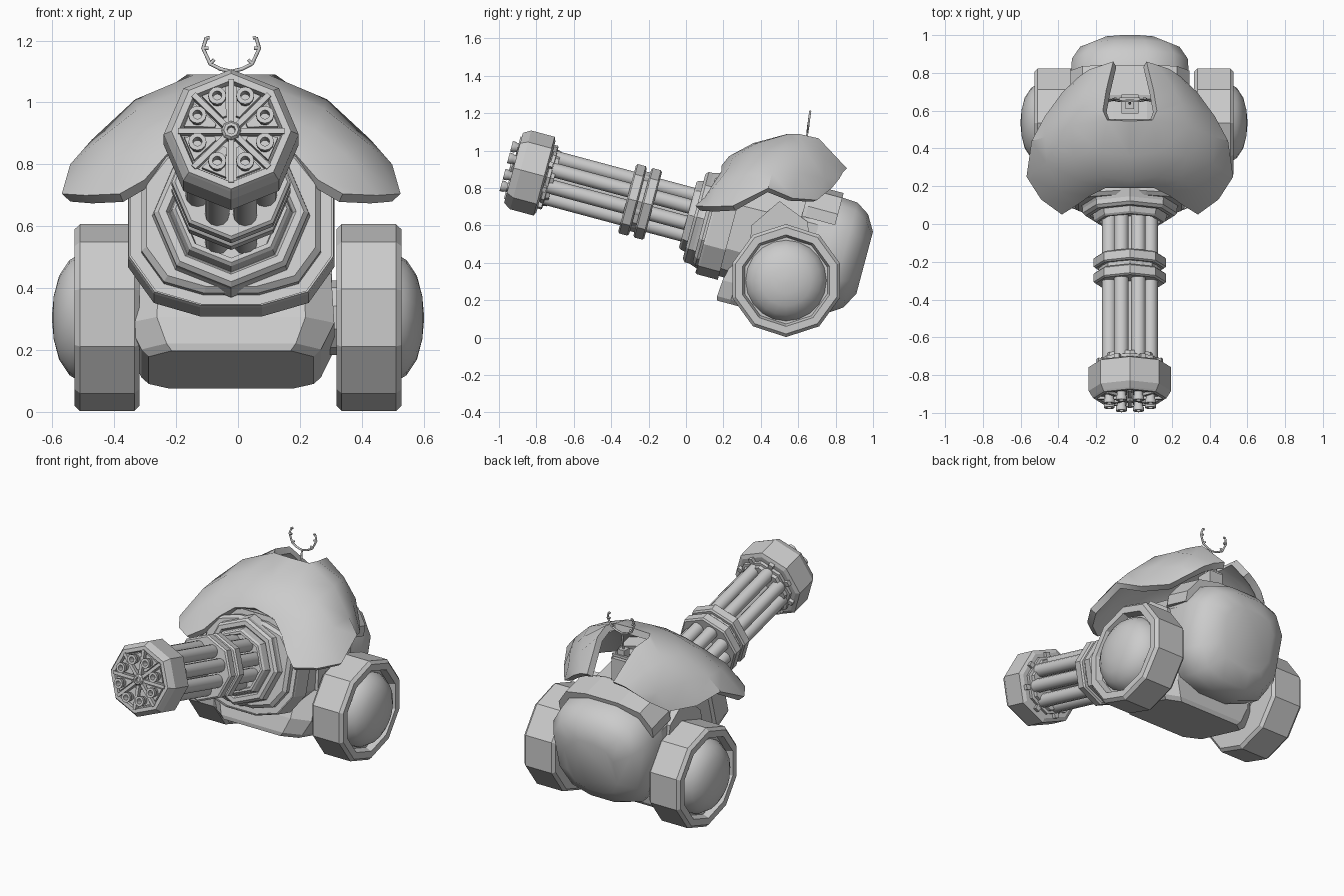
import bpy, bmesh
from math import radians, sin, cos, pi
from mathutils import Matrix, Vector

if "Cube" in bpy.data.objects:
    bpy.data.objects.remove(bpy.data.objects["Cube"])

XC = -0.022
# Gun frame: x across, y backward along the barrel axis, z perpendicular to it
G = Matrix.Translation((XC, 0, 0.66)) @ Matrix.Rotation(radians(-15), 4, 'X')
W = Matrix.Translation((XC, 0, 0))


def activate(ob):
    bpy.ops.object.select_all(action='DESELECT')
    ob.select_set(True)
    bpy.context.view_layer.objects.active = ob


def finish(name, bm, smooth=None):
    bmesh.ops.recalc_face_normals(bm, faces=bm.faces)
    me = bpy.data.meshes.new(name)
    bm.to_mesh(me)
    bm.free()
    ob = bpy.data.objects.new(name, me)
    bpy.context.collection.objects.link(ob)
    if smooth:
        activate(ob)
        bpy.ops.object.shade_smooth_by_angle(angle=radians(smooth))
    return ob


def loft(name, rings, M=G, smooth=None):
    bm = bmesh.new()
    vs = [[bm.verts.new(M @ Vector(p)) for p in r] for r in rings]
    n = len(vs[0])
    for a, b in zip(vs, vs[1:]):
        for i in range(n):
            bm.faces.new((a[i], a[(i + 1) % n], b[(i + 1) % n], b[i]))
    bm.faces.new(vs[0])
    bm.faces.new(vs[-1])
    return finish(name, bm, smooth)


def lathe(name, prof, n=8, c=(0, 0), M=G, smooth=None):
    ang = [pi / 2 + 2 * pi * i / n for i in range(n)]
    return loft(name, [[(c[0] + r * cos(t), a, c[1] + r * sin(t)) for t in ang]
                       for a, r in prof], M, smooth)


def section(name, half, stations, M=G, smooth=None):
    prof = half + [(-x, h) for x, h in reversed(half)]
    return loft(name, [[(x * sx, a, h * sh) for x, h in prof]
                       for a, sx, sh in stations], M, smooth)


def box(name, x, y, z, M=W):
    return loft(name, [[(x[0], b, z[0]), (x[1], b, z[0]), (x[1], b, z[1]), (x[0], b, z[1])]
                       for b in y], M)


# Turret body, front frame, mantlet and rounded rear
hull = [(.10, -.295), (.25, -.25), (.333, -.13), (.333, .13), (.25, .24), (.10, .28)]
section("turret_body", hull, [(.2, .92, .92), (.75, .92, 1)])
section("front_frame", hull, [(.145, .94, .93), (.145, .97, .97), (.13, .97, .97), (.13, .99, .985),
                              (.142, 1, 1), (.255, 1, 1)])
section("mantlet", hull, [(.10, .82, .80), (.118, .87, .86), (.2, .87, .86)])
section("rear_bulb", hull, [(.62, .9, 1.02), (.78, .94, 1.08), (.87, .92, 1.06),
                            (.94, .79, .90), (.99, .5, .6)], smooth=40)
section("rear_band", [(.27, .15), (.315, .15), (.315, .21), (.25, .30), (.11, .327)],
        [(.6, .97, .97), (.62, 1, 1), (.785, 1, 1), (.785, .95, .95)])

# Lower chassis with chamfered front corners and bevelled underside
plan = [(.24, .274), (.333, .35), (.333, .70), (.25, .76)]
plan += [(-x, a) for x, a in reversed(plan)]
loft("chassis", [[(x * s, .5 + (a - .5) * sa, h) for x, a in plan]
                 for h, s, sa in ((-.403, .80, .97), (-.38, .87, 1), (-.29, 1, .97), (-.12, .97, .8))])

# Axle and pointed side brackets
bracket = [(.35, .60), (.50, .73), (.65, .62), (.68, .35), (.33, .35)]
loft("axle_bracket", [[(x, y, z) for y, z in bracket] for x in (-.325, .325)], W)

# Wheels with domed hubs
for side, rot in (("right", -90), ("left", 90)):
    M = Matrix.Translation((0, .535, .305)) @ Matrix.Rotation(radians(rot), 4, 'Z')
    lathe(side + "_wheel", [(.318, .285), (.335, .302), (.51, .302), (.528, .285),
                            (.528, .245), (.49, .232)], 10, M=M)
    lathe(side + "_hub", [(.46, .222), (.50, .214), (.545, .185), (.578, .135),
                          (.595, .07), (.6, .015)], 20, M=M, smooth=40)
    lathe(side + "_axle", [(.2, .12), (.33, .12)], 10, M=M)

# Barrel collars
lathe("base_collar", [(.13, .265), (.085, .25), (.06, .25), (.045, .235), (.045, .21), (.06, .2)])
lathe("inner_collar", [(.09, .205), (.02, .19), (.01, .18), (.01, .165), (.03, .16)])

# Barrel cluster and muzzle details
lathe("centre_shaft", [(.08, .05), (-.8, .05)], 12, smooth=40)
for k in range(8):
    t = radians(22.5 + 45 * k)
    c = (.118 * cos(t), .118 * sin(t))
    lathe(f"barrel_{k}", [(.08, .039), (-.79, .039)], 12, c, smooth=40)
    lathe(f"muzzle_tip_{k}", [(-.93, .024), (-.968, .024), (-.975, .029), (-.995, .029),
                              (-.995, .015), (-.955, .015)], 12, c, smooth=35)
    # wedge plate around each tip
    R = G @ Matrix.Rotation(-t, 4, 'Y')
    wedge = [(.055, -.006), (.055, .006), (.147, .042), (.147, -.042)]
    loft(f"muzzle_wedge_{k}", [[(x, a, z) for x, z in wedge] for a in (-.92, -.95)], R)
    S = G @ Matrix.Rotation(radians(45 * k), 4, 'Y')
    box(f"muzzle_spoke_{k}", (.02, .172), (-.962, -.92), (-.009, .009), S)
    box(f"flange_lug_{k}", (.15, .185), (-.79, -.755), (-.014, .014), R)
lathe("muzzle_hub", [(-.92, .032), (-.965, .032), (-.975, .024), (-.975, .014), (-.96, .012)])
lathe("muzzle_housing", [(-.775, .195), (-.785, .218), (-.915, .218), (-.945, .2), (-.955, .193),
                         (-.955, .17), (-.93, .163)])
lathe("muzzle_flange", [(-.73, .152), (-.75, .155), (-.752, .172), (-.77, .172), (-.772, .162), (-.79, .162)])
for i, a in enumerate((-.296, -.212)):
    lathe(f"barrel_clamp_{i}", [(a + .03, .165), (a + .03, .182), (a + .022, .192),
                                (a - .022, .192), (a - .03, .182), (a - .03, .165)])
lathe("clamp_spacer", [(-.2, .165), (-.31, .165)])

# Curved armour shell: rows front to back, columns from the middle to the edge
rows = [
    [(0, .19, .92), (.13, .19, .89), (.21, .15, .83), (.28, .10, .75), (.36, .05, .705)],
    [(0, .23, .97), (.15, .25, .96), (.27, .23, .91), (.37, .17, .83), (.47, .13, .70)],
    [(0, .36, 1.04), (.15, .38, 1.04), (.30, .36, .98), (.44, .32, .87), (.547, .25, .705)],
    [(0, .545, 1.09), (.12, .55, 1.09), (.31, .52, 1.01), (.45, .46, .88), (.52, .44, .80)],
    [(.143, .60, 1.09), (.27, .64, 1.0), (.385, .60, .88), (.45, .57, .745)],
    [(.125, .71, 1.065), (.22, .74, .96), (.30, .74, .85), (.355, .70, .735)],
    [(.088, .86, .905), (.15, .84, .885), (.21, .82, .85), (.27, .78, .80)]]
bm = bmesh.new()
grid = []
for r in rows:
    v = [bm.verts.new(p) for p in r]
    grid.append(v if len(v) == 5 else [None] + v)
for a, b in zip(grid, grid[1:]):
    for i in range(4):
        q = (a[i], a[i + 1], b[i + 1], b[i])
        if all(q):
            bm.faces.new(q)
shell = finish("armour_shell", bm)
if sum(p.normal.z for p in shell.data.polygons) < 0:
    shell.data.flip_normals()
shell.location.x = XC
m = shell.modifiers.new("mirror", 'MIRROR')
m.use_clip = True
s = shell.modifiers.new("thickness", 'SOLIDIFY')
s.thickness, s.offset = .04, -1
activate(shell)
bpy.ops.object.convert(target='MESH')
bpy.ops.object.shade_smooth_by_angle(angle=radians(38))

# Antenna pedestal and forked antenna
box("antenna_pedestal", (-.045, .045), (.585, .685), (.78, .95))
box("antenna_socket", (-.022, .022), (.61, .66), (.94, 1.0))
box("antenna_crossbar", (-.055, .055), (.655, .67), (.955, .97))
half = [(.08, 1.21), (.091, 1.175), (.068, 1.125), (.035, 1.108)]
fork = half + [(0, 1.10)] + [(-x, z) for x, z in reversed(half)]
paths = [fork, [(0, .97), (0, 1.10)]]
for sgn in (1, -1):
    paths += [[(sgn * .091, 1.175), (sgn * .073, 1.175)], [(sgn * .068, 1.125), (sgn * .055, 1.138)],
              [(sgn * .08, 1.21), (sgn * .07, 1.208)]]
cu = bpy.data.curves.new("antenna", 'CURVE')
cu.dimensions = '3D'
cu.bevel_depth, cu.bevel_resolution, cu.use_fill_caps = .006, 1, True
for path in paths:
    sp = cu.splines.new('POLY')
    sp.points.add(len(path) - 1)
    for p, (x, z) in zip(sp.points, path):
        p.co = (XC + x, .647 + (z - 1.08) * .13, z, 1)
ant = bpy.data.objects.new("antenna", cu)
bpy.context.collection.objects.link(ant)
activate(ant)
bpy.ops.object.convert(target='MESH')
